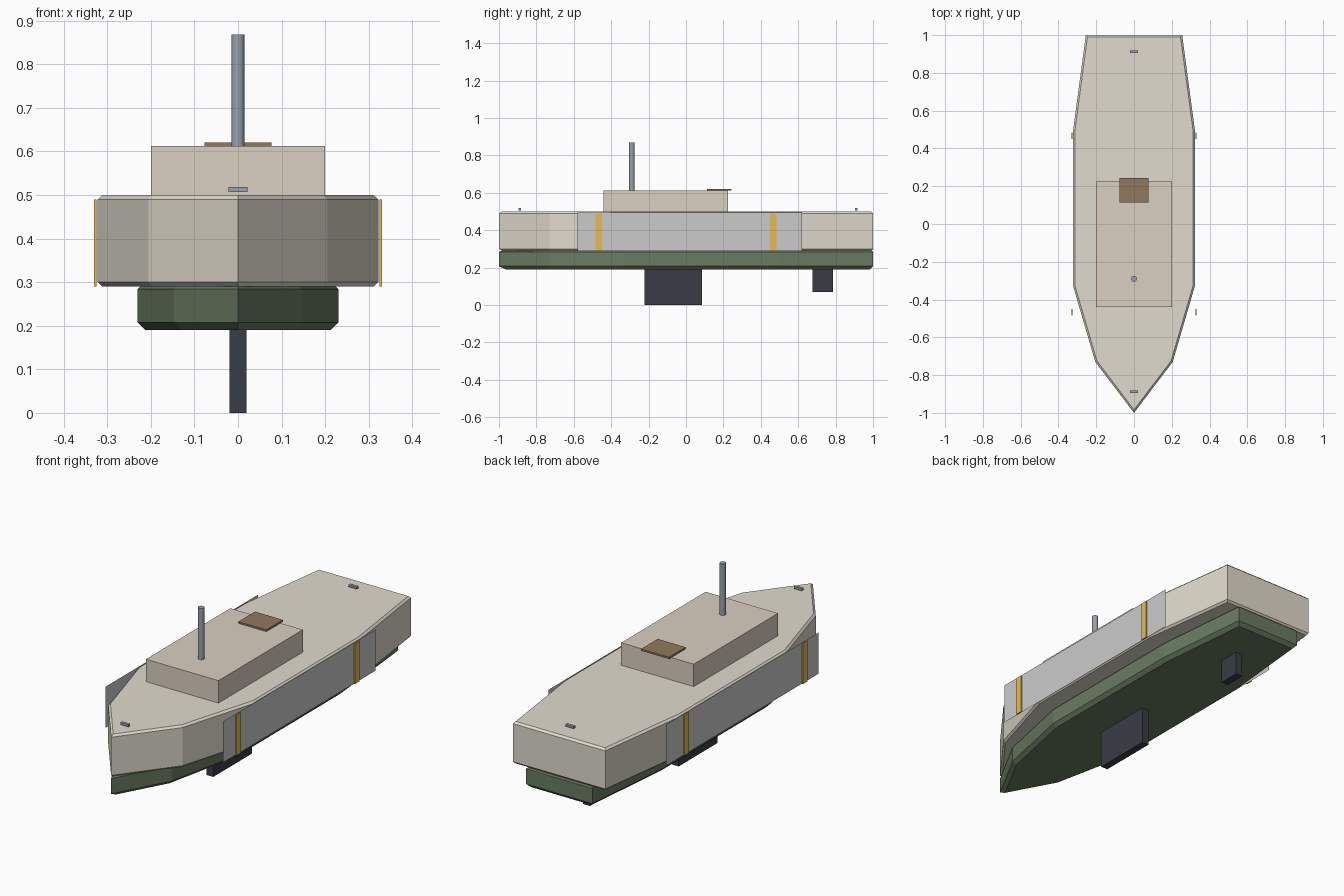
import bpy, bmesh
from math import radians

if "Cube" in bpy.data.objects:
    bpy.data.objects.remove(bpy.data.objects["Cube"])


def material(name, rgb):
    m = bpy.data.materials.new(name)
    m.diffuse_color = (*rgb, 1)
    m.use_nodes = True
    m.node_tree.nodes["Principled BSDF"].inputs["Base Color"].default_value = m.diffuse_color
    return m


cream = material("cream", (0.75, 0.71, 0.61))
tan = material("tan", (0.70, 0.63, 0.53))
green = material("green", (0.14, 0.20, 0.12))
gold = material("gold", (0.80, 0.50, 0.09))
brown = material("brown", (0.28, 0.19, 0.11))
dark = material("dark", (0.04, 0.046, 0.058))
steel = material("steel", (0.32, 0.36, 0.41))


def finish(name, bm, mat=None):
    bmesh.ops.recalc_face_normals(bm, faces=bm.faces[:])
    mesh = bpy.data.meshes.new(name)
    bm.to_mesh(mesh)
    bm.free()
    ob = bpy.data.objects.new(name, mesh)
    bpy.context.collection.objects.link(ob)
    if mat:
        mesh.materials.append(mat)
    return ob


def box(name, x, y, z, mat=None):
    """Box from (min, max) ranges on each axis."""
    bm = bmesh.new()
    bmesh.ops.create_cube(bm, size=1)
    for v in bm.verts:
        v.co = [r[0] if c < 0 else r[1] for c, r in zip(v.co, (x, y, z))]
    return finish(name, bm, mat)


# Half outline of the hull from stern to bow
HALF = [(0.255, 1.0), (0.322, 0.5), (0.322, -0.33), (0.205, -0.73)]


def hull(name, x_scale, z0, z1, bevel_low, bevel_high, mat):
    """Mirrored outline, extruded, with chamfered bottom and top rims."""
    outline = HALF + [(0, -1.0)] + [(-x, y) for x, y in reversed(HALF)]
    bm = bmesh.new()
    base = bm.faces.new([bm.verts.new((x * x_scale, y, z0)) for x, y in outline])
    ext = bmesh.ops.extrude_face_region(bm, geom=[base], use_keep_orig=True)
    for g in ext["geom"]:
        if isinstance(g, bmesh.types.BMVert):
            g.co.z = z1
    bmesh.ops.recalc_face_normals(bm, faces=bm.faces[:])
    for z, width in ((z0, bevel_low), (z1, bevel_high)):
        rim = [e for e in bm.edges if all(abs(v.co.z - z) < 1e-5 for v in e.verts)]
        bmesh.ops.bevel(bm, geom=rim, offset=width, segments=1,
                        profile=0.5, affect='EDGES')
    return finish(name, bm, mat)


# Hull
hull("upper_hull", 1.0, 0.29, 0.50, 0.010, 0.010, cream)
hull("lower_hull", 0.717, 0.19, 0.29, 0.018, 0.006, green)

# Superstructure
box("cabin", (-0.20, 0.20), (-0.44, 0.225), (0.498, 0.612), tan)
box("hatch", (-0.077, 0.077), (0.113, 0.244), (0.612, 0.621), brown)

# Underwater fins
box("keel", (-0.019, 0.019), (-0.222, 0.085), (0.0, 0.195), dark)
box("rudder", (-0.019, 0.019), (0.677, 0.785), (0.07, 0.195), dark)

# Deck cleats
for end, y in (("bow", -0.888), ("stern", 0.911)):
    box(end + "_cleat", (-0.022, 0.022), (y - 0.007, y + 0.007), (0.507, 0.518), steel)

# Side panels with gold straps
for side, s in (("left", -1), ("right", 1)):
    bm = bmesh.new()
    ring = [(-0.58, 0.29), (0.62, 0.29), (0.62, 0.495), (-0.58, 0.495)]
    bm.faces.new([bm.verts.new((s * 0.3245, y, z)) for y, z in ring[::s]])
    panel = bpy.data.meshes.new(side + "_panel")
    bm.to_mesh(panel)
    bm.free()
    bpy.context.collection.objects.link(bpy.data.objects.new(side + "_panel", panel))
    for end, y in (("front", -0.467), ("rear", 0.467)):
        box(f"{side}_{end}_strap", sorted((s * 0.325, s * 0.331)),
            (y - 0.018, y + 0.018), (0.29, 0.49), gold)

# Mast
bpy.ops.mesh.primitive_cylinder_add(vertices=12, radius=0.015, depth=0.258,
                                    location=(0, -0.29, 0.739))
mast = bpy.context.object
mast.name = "mast"
mast.data.materials.append(steel)
bpy.ops.object.shade_smooth_by_angle(angle=radians(40))
